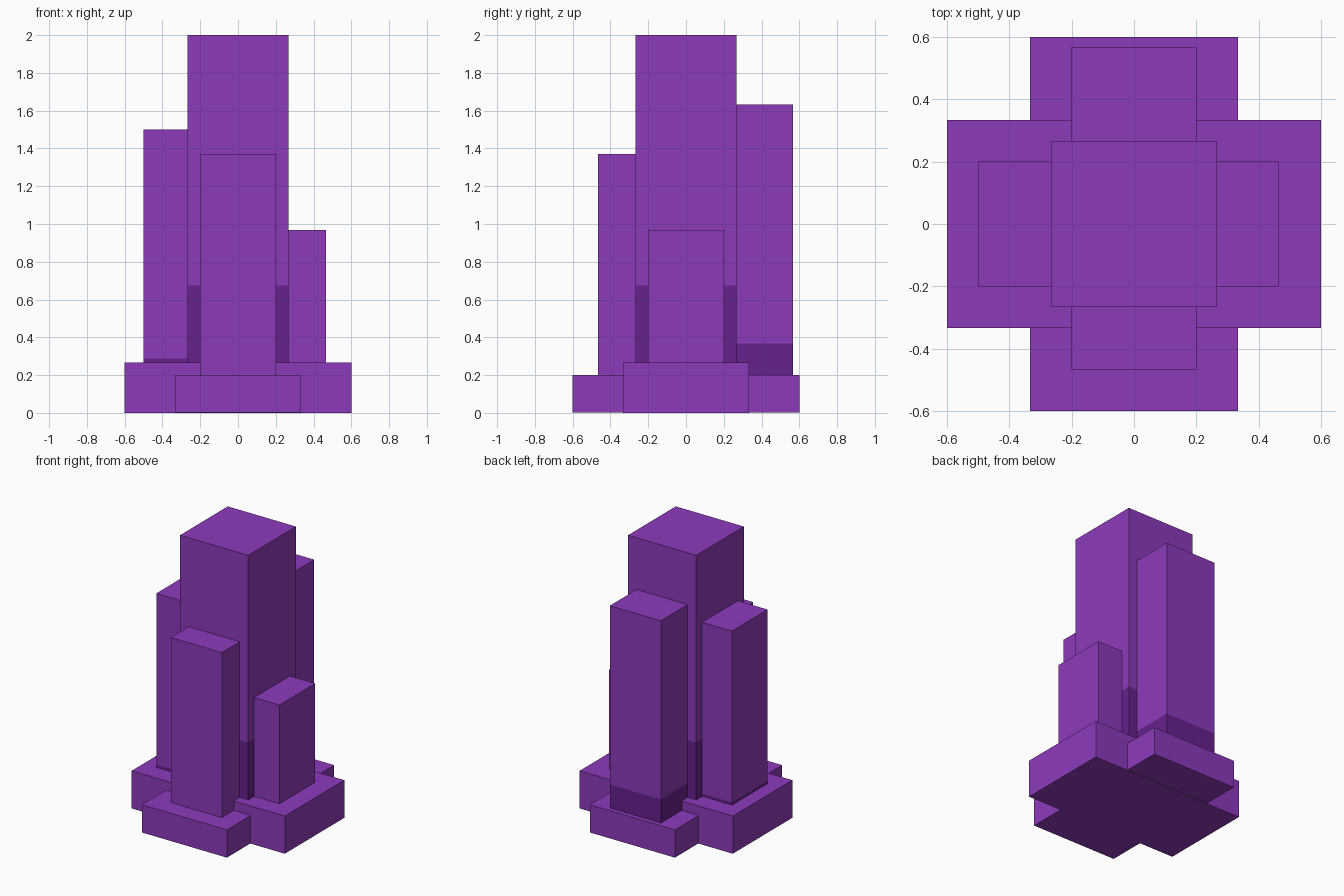
import bpy
import bmesh

cube = bpy.data.objects.get("Cube")
if cube:
    bpy.data.objects.remove(cube, do_unlink=True)


def make_material(name, color):
    mat = bpy.data.materials.new(name)
    mat.use_nodes = True
    mat.diffuse_color = color
    mat.node_tree.nodes["Principled BSDF"].inputs["Base Color"].default_value = color
    return mat


PURPLE = make_material("purple", (0.27, 0.042, 0.50, 1))
DARK = make_material("dark_purple", (0.135, 0.015, 0.265, 1))


def block(name, x, y, z, split=None):
    """Box over the given ranges; faces below the split height are dark."""
    bm = bmesh.new()
    bmesh.ops.create_cube(bm, size=1)
    for v in bm.verts:
        v.co = [r[0] if c < 0 else r[1] for c, r in zip(v.co, (x, y, z))]
    if split is not None:
        bmesh.ops.bisect_plane(bm, geom=bm.verts[:] + bm.edges[:] + bm.faces[:],
                               plane_co=(0, 0, split), plane_no=(0, 0, 1))
        for f in bm.faces:
            f.material_index = int(f.calc_center_median().z < split)
    mesh = bpy.data.meshes.new(name)
    bm.to_mesh(mesh)
    bm.free()
    mesh.materials.append(PURPLE)
    mesh.materials.append(DARK)
    obj = bpy.data.objects.new(name, mesh)
    bpy.context.collection.objects.link(obj)
    return obj


# Crossed base slabs
LONG, WIDE = (-0.6, 0.6), (-0.333, 0.333)
block("base_side_to_side", LONG, WIDE, (0, 0.267))
block("base_front_to_back", WIDE, LONG, (0.003, 0.2))

# Central tower with a dark foot
CORE = (-0.267, 0.267)
block("central_tower", CORE, CORE, (0.1, 2.0), split=0.675)

# Four side towers, each sunk into the central one
SIDE = (-0.2, 0.2)
block("right_tower", (-0.5, -0.1), SIDE, (0.1, 1.5), split=0.287)
block("left_tower", (0.065, 0.465), SIDE, (0.1, 0.967))
block("front_tower", SIDE, (-0.467, -0.067), (0.1, 1.37))
block("back_tower", SIDE, (0.167, 0.567), (0.1, 1.633), split=0.367)
